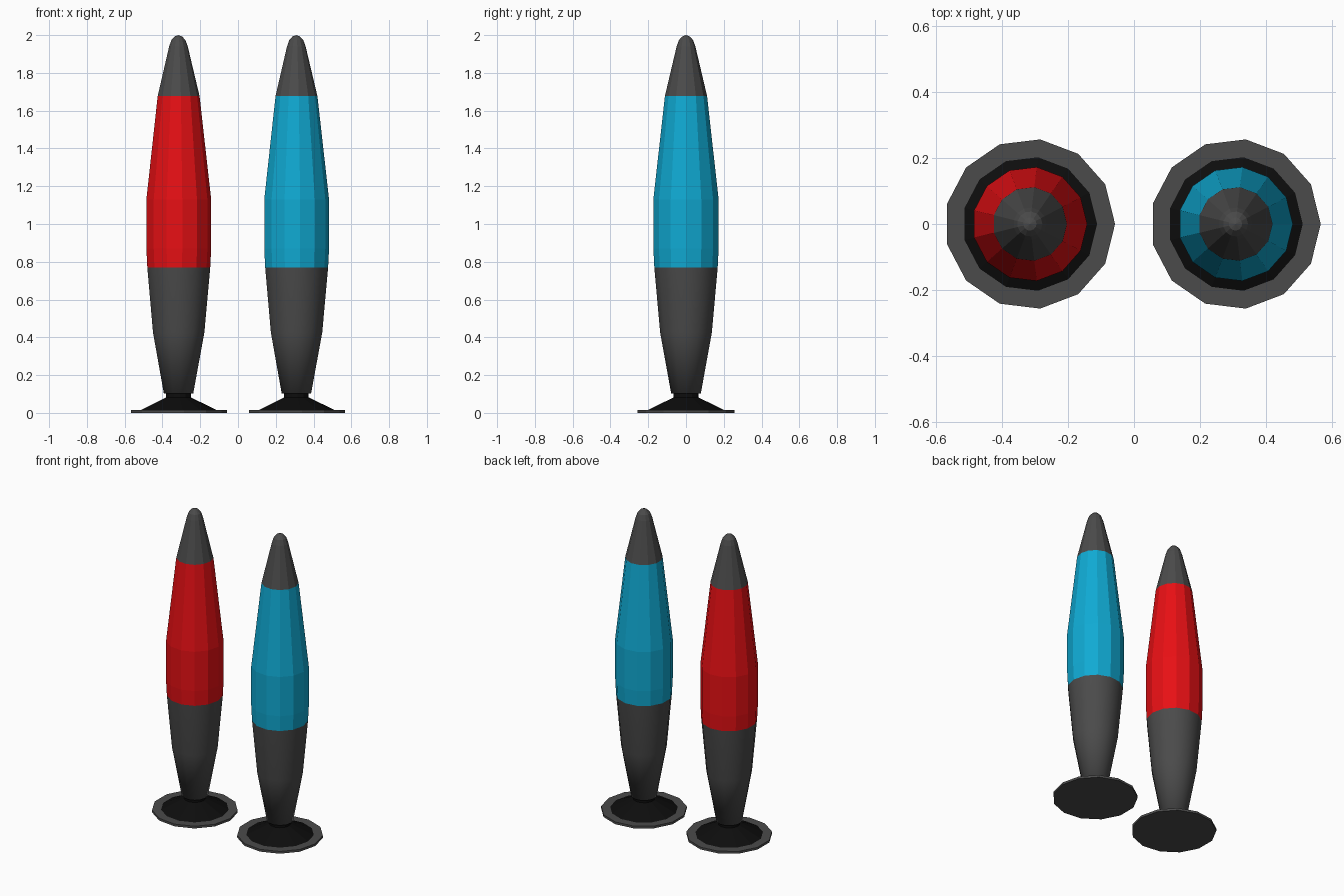
import bpy, bmesh, math

if "Cube" in bpy.data.objects:
    bpy.data.objects.remove(bpy.data.objects["Cube"])

SIDES = 13


def material(name, rgb):
    m = bpy.data.materials.new(name)
    m.diffuse_color = (*rgb, 1)
    m.use_nodes = True
    m.node_tree.nodes["Principled BSDF"].inputs["Base Color"].default_value = m.diffuse_color
    return m


def lathe(name, profile, cx, mat, smooth=False):
    """Revolve (radius, z) points around a vertical axis; radius 0 makes a pole."""
    bm = bmesh.new()
    rings = []
    for r, z in profile:
        if r == 0:
            rings.append([bm.verts.new((0, 0, z))] * SIDES)
        else:
            rings.append([bm.verts.new((r * math.cos(math.tau * i / SIDES),
                                        r * math.sin(math.tau * i / SIDES), z))
                          for i in range(SIDES)])
    for a, b in zip(rings, rings[1:]):
        for i in range(SIDES):
            j = (i + 1) % SIDES
            bm.faces.new(list(dict.fromkeys((a[i], a[j], b[j], b[i]))))
    for f in bm.faces:
        f.smooth = smooth
    me = bpy.data.meshes.new(name)
    bm.to_mesh(me)
    bm.free()
    me.materials.append(mat)
    ob = bpy.data.objects.new(name, me)
    ob.location.x = cx
    bpy.context.collection.objects.link(ob)
    return ob


grey = material("dark_grey", (0.07, 0.07, 0.07))
black = material("black", (0.004, 0.004, 0.004))
red = material("red", (0.8, 0.005, 0.007))
blue = material("blue", (0.005, 0.4, 0.65))

for side, cx, colour in (("left", -0.316, red), ("right", 0.308, blue)):
    # Thin foot plate
    lathe(f"{side}_foot_plate",
          [(0, 0), (0.2585, 0), (0.2585, 0.015), (0.204, 0.015)], cx, grey)
    # Black flared foot and neck
    lathe(f"{side}_foot_cone",
          [(0.204, 0.015), (0.066, 0.082), (0.066, 0.103)], cx, black)
    # Tapered lower holder
    lathe(f"{side}_holder",
          [(0.066, 0.103), (0.079, 0.103), (0.138, 0.426), (0.169, 0.77)],
          cx, grey, True)
    # Coloured glass
    lathe(f"{side}_glass",
          [(0.169, 0.77), (0.174, 0.87), (0.174, 1.13), (0.1125, 1.677)],
          cx, colour)
    # Pointed cap with rounded tip
    lathe(f"{side}_cap",
          [(0.1125, 1.677), (0.05, 1.94), (0.038, 1.973), (0.02, 1.993), (0, 2)],
          cx, grey)
